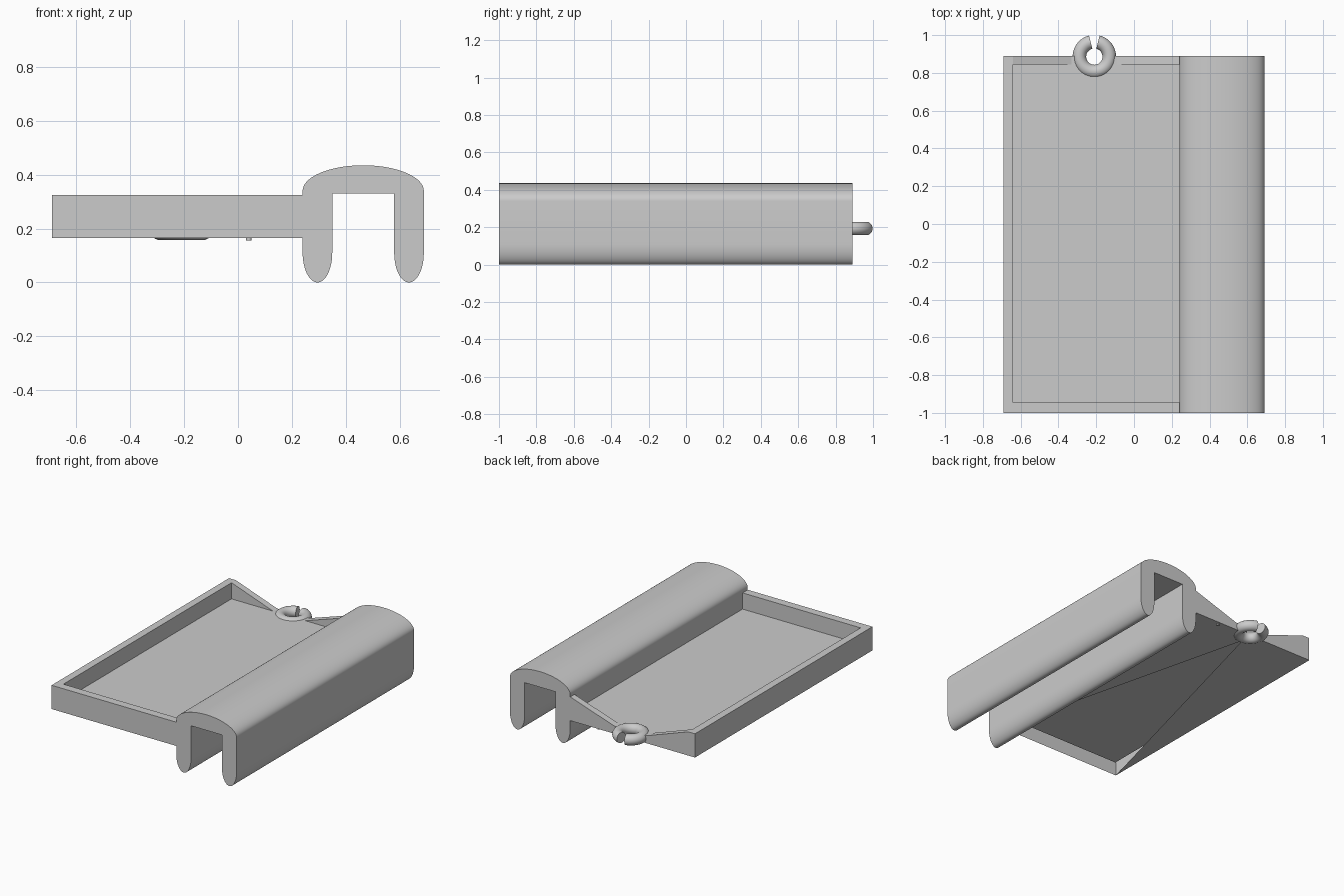
import bpy, bmesh
from math import sin, cos, pi, radians
from mathutils import Matrix, Vector

cube = bpy.data.objects.get("Cube")
if cube:
    bpy.data.objects.remove(cube)

grey = bpy.data.materials.new("plain grey")
grey.use_nodes = True
colour = (0.6, 0.6, 0.6, 1)
grey.diffuse_color = colour
grey.node_tree.nodes["Principled BSDF"].inputs["Base Color"].default_value = colour

FRONT, BACK = -1.0, 0.89
LEFT, SEAM, RIGHT = -0.69, 0.24, 0.69
BASE, FLOOR, RIM = 0.165, 0.216, 0.325


def finish(bm, name, smooth=False):
    bmesh.ops.remove_doubles(bm, verts=bm.verts, dist=0.0005)
    bmesh.ops.recalc_face_normals(bm, faces=bm.faces)
    mesh = bpy.data.meshes.new(name)
    bm.to_mesh(mesh)
    bm.free()
    obj = bpy.data.objects.new(name, mesh)
    bpy.context.collection.objects.link(obj)
    mesh.materials.append(grey)
    if smooth:
        bpy.ops.object.select_all(action='DESELECT')
        obj.select_set(True)
        bpy.context.view_layer.objects.active = obj
        bpy.ops.object.shade_smooth_by_angle(angle=radians(35))
    return obj


def arc(cx, cz, rx, rz, start, end, n):
    steps = [radians(start + (end - start) * i / n) for i in range(n + 1)]
    return [(cx + rx * cos(a), cz + rz * sin(a)) for a in steps]


# Clip rail: arched top and two legs with rounded ends
LEG, KNEE, SHOULDER, CEILING = 0.055, 0.11, 0.34, 0.33
profile = arc((SEAM + RIGHT) / 2, SHOULDER, (RIGHT - SEAM) / 2, 0.095, 0, 180, 40)
profile += arc(SEAM + LEG, KNEE, LEG, KNEE, 180, 360, 24)
profile += [(SEAM + 2 * LEG, CEILING), (RIGHT - 2 * LEG, CEILING)]
profile += arc(RIGHT - LEG, KNEE, LEG, KNEE, 180, 360, 24)
bm = bmesh.new()
cap = bm.faces.new([bm.verts.new((x, FRONT, z)) for x, z in profile])
sweep = bmesh.ops.extrude_face_region(bm, geom=[cap], use_keep_orig=True)
bmesh.ops.translate(bm, vec=(0, BACK - FRONT, 0),
                    verts=[v for v in sweep["geom"] if isinstance(v, bmesh.types.BMVert)])
finish(bm, "clip_rail", smooth=True)

# Tray: hollow walls, raised floor, notched back and open underside
bm = bmesh.new()


def face(*points):
    bm.faces.new([bm.verts.new(p) for p in points])


def at(points, z):
    return [(x, y, z) for x, y in points]


def wall(a, b, low, high):
    face((*a, low), (*b, low), (*b, high), (*a, high))


inl, inf, inb = LEFT + 0.05, FRONT + 0.055, BACK - 0.045
ring_x, notch_l, notch_r = -0.21, -0.33, -0.09
mouth = arc(ring_x, BACK, 0.08, 0.08, 360, 180, 16)
half = len(mouth) // 2

face(*at([(inl, inf), (SEAM, inf), (SEAM, inb), (notch_r, inb), (notch_r, BACK)]
         + mouth + [(notch_l, BACK), (notch_l, inb), (inl, inb)], FLOOR))
for a, b in zip(mouth, mouth[1:]):
    wall(a, b, BASE, FLOOR)

# outer and inner walls with the rim between them
wall((LEFT, FRONT), (SEAM, FRONT), BASE, RIM)
wall((LEFT, FRONT), (LEFT, BACK), BASE, RIM)
wall((inl, inf), (SEAM, inf), FLOOR, RIM)
wall((inl, inf), (inl, inb), FLOOR, RIM)
face(*at([(LEFT, FRONT), (SEAM, FRONT), (SEAM, inf), (inl, inf)], RIM))
face(*at([(LEFT, FRONT), (inl, inf), (inl, inb), (inl, BACK), (LEFT, BACK)], RIM))

# back wall falling from both sides to the ring
for edge, top, low, lip in ((LEFT, inl, notch_l, mouth[-1][0]),
                            (SEAM, SEAM, notch_r, mouth[0][0])):
    outline = [(edge, BASE), (edge, RIM)]
    if top != edge:
        outline.append((top, RIM))
    outline += [(low, FLOOR), (lip, FLOOR), (lip, BASE)]
    face(*[(x, BACK, z) for x, z in outline])
    face((top, inb, RIM), (low, inb, FLOOR), (top, inb, FLOOR))
    face((top, inb, RIM), (top, BACK, RIM), (low, BACK, FLOOR), (low, inb, FLOOR))

# underside panels, leaving a triangular opening towards the front
face(*at([(LEFT, FRONT), (LEFT, BACK)] + mouth[:half - 1:-1], BASE))
face(*at([(SEAM, FRONT), (SEAM, BACK)] + mouth[:half + 1], BASE))
finish(bm, "tray")

# Split ring at the back
bm = bmesh.new()
gap = radians(14)
centre = Vector((ring_x, 0.886, 0.193))
start = Matrix.Translation(centre) @ Matrix.Rotation(pi / 2 + gap, 4, 'Z') \
    @ Matrix.Translation((0.079, 0, 0)) @ Matrix.Rotation(pi / 2, 4, 'X')
disc = bmesh.ops.create_circle(bm, cap_ends=True, segments=24, radius=0.036, matrix=start)
bmesh.ops.spin(bm, geom=bm.faces[:] + bm.edges[:] + bm.verts[:], cent=centre,
               axis=(0, 0, 1), angle=2 * pi - 2 * gap, steps=48, use_duplicate=False)
if not any(len(f.verts) > 4 and f.calc_center_median().x < ring_x for f in bm.faces):
    bmesh.ops.holes_fill(bm, edges=bm.edges, sides=24)
finish(bm, "split_ring", smooth=True)

# Small peg under the back edge
bm = bmesh.new()
bmesh.ops.create_cone(bm, cap_ends=True, segments=16, radius1=0.01, radius2=0.01,
                      depth=0.02, matrix=Matrix.Translation((0.04, 0.87, 0.165)))
finish(bm, "peg", smooth=True)
